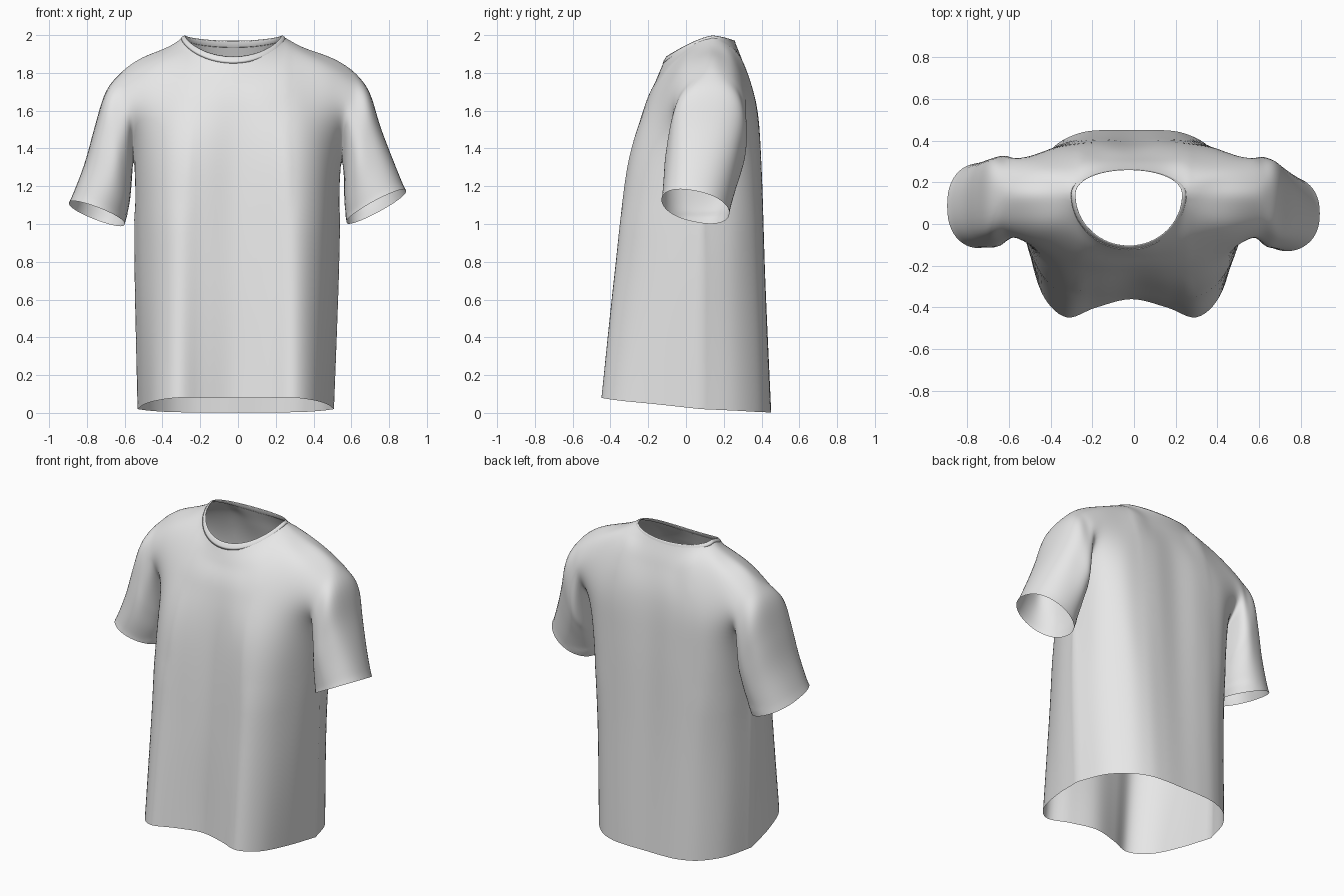
import bpy, bmesh, math
from mathutils import Vector

if "Cube" in bpy.data.objects:
    bpy.data.objects.remove(bpy.data.objects["Cube"])

SEG = 8          # samples between control rows
NU = 60          # samples across a panel
NECK_U = 0.6     # part of the top edge that is neckline

fabric = bpy.data.materials.new("light grey fabric")
fabric.diffuse_color = (0.8, 0.8, 0.8, 1)
fabric.use_nodes = True
fabric.node_tree.nodes["Principled BSDF"].inputs["Base Color"].default_value = fabric.diffuse_color


def spline(pts, t):
    """Smooth curve through pts, t from 0 to len(pts)-1."""
    p = [2 * pts[0] - pts[1]] + list(pts) + [2 * pts[-1] - pts[-2]]
    i = min(int(t), len(pts) - 2)
    f = t - i
    a, b, c, d = p[i:i + 4]
    return 0.5 * (2 * b + (c - a) * f + (2 * a - 5 * b + 4 * c - d) * f * f
                  + (3 * b - a - 3 * c + d) * f ** 3)


def neck(theta, s, front):
    """Point on the neckline; theta 0 is the middle, +-90 degrees the shoulders."""
    c = max(0, math.cos(theta))
    y = 0.14 - 0.243 * s * c if front else 0.14 + 0.118 * s * c ** 0.9
    z = 1.997 - (0.11 * c ** 1.4 if front else 0.027 * c ** 1.4)
    return Vector((-0.025 + 0.255 * s * math.sin(theta), y,
                   z - (s - 1) * (0.12 + 0.28 * c)))


def top_edge(u, front):
    if abs(u) <= NECK_U + 1e-6:
        return neck(u / NECK_U * math.pi / 2, 1.03, front)
    side = 1 if u > 0 else -1
    f = (abs(u) - NECK_U) / (1 - NECK_U)
    p = neck(side * math.pi / 2, 1.03, front).lerp(Vector((side * 0.61, 0.14, 1.825)), f)
    p.z += 0.012 * math.sin(math.pi * 2 * f - math.pi) + 0.006 * math.sin(math.pi * f)
    return p


# Control rows from hem to upper chest, centre to side (x, y, z)
FRONT = [
    [(0, -.36, .08), (.17, -.40, .08), (.31, -.447, .08), (.42, -.35, .065), (.485, -.15, .045), (.52, .08, .02)],
    [(0, -.33, .7), (.17, -.355, .7), (.31, -.38, .7), (.42, -.29, .7), (.50, -.12, .7), (.54, .08, .7)],
    [(0, -.275, 1.3), (.17, -.30, 1.3), (.31, -.305, 1.3), (.43, -.22, 1.3), (.51, -.07, 1.3), (.55, .09, 1.3)],
    [(0, -.215, 1.62), (.15, -.22, 1.62), (.28, -.205, 1.62), (.38, -.165, 1.62), (.49, -.11, 1.61), (.57, -.06, 1.57)],
    [(0, -.155, 1.77), (.13, -.145, 1.78), (.24, -.11, 1.81), (.35, -.035, 1.86), (.47, -.02, 1.825), (.60, -.015, 1.735)],
]
BACK = [
    [(0, .45, .003), (.14, .45, .003), (.25, .435, .003), (.36, .38, .005), (.46, .26, .012), (.52, .08, .02)],
    [(0, .415, .7), (.14, .42, .7), (.26, .41, .7), (.37, .365, .7), (.475, .25, .7), (.54, .08, .7)],
    [(0, .39, 1.3), (.15, .40, 1.3), (.28, .39, 1.3), (.40, .36, 1.3), (.50, .26, 1.3), (.55, .09, 1.3)],
    [(0, .365, 1.62), (.15, .375, 1.62), (.28, .37, 1.62), (.39, .355, 1.62), (.50, .33, 1.61), (.57, .31, 1.57)],
    [(0, .31, 1.83), (.13, .31, 1.83), (.24, .30, 1.86), (.35, .26, 1.885), (.47, .26, 1.835), (.60, .27, 1.745)],
]


def panel(rows, front):
    """Grid of points: list of rows from hem to top."""
    full = [[Vector((-x, y, z)) for x, y, z in r[:0:-1]] + [Vector(p) for p in r] for r in rows]
    for r in full:                      # the lower body hangs a little to the left
        for p in r:
            p.x -= 0.012 * max(0, 1 - p.z / 1.6)
    cols = []
    for i in range(NU + 1):
        t = i / NU
        ctrl = [spline(r, t * 10) for r in full] + [top_edge(2 * t - 1, front)]
        cols.append([spline(ctrl, k / SEG) for k in range(SEG * len(rows) + 1)])
    return [list(r) for r in zip(*cols)]


def skin(bm, grid, closed=False):
    vs = [[bm.verts.new(p) for p in r] for r in grid]
    for a, b in zip(vs, vs[1:]):
        n = len(a)
        for i in range(n if closed else n - 1):
            j = (i + 1) % n
            bm.faces.new((a[i], a[j], b[j], b[i]))


def finish(name, bm, relax):
    bmesh.ops.remove_doubles(bm, verts=bm.verts, dist=2e-4)
    bmesh.ops.recalc_face_normals(bm, faces=bm.faces)
    # Soften the seams of shoulders and armholes
    soft = [v for v in bm.verts if v.co.z > 1.05 and abs(v.co.x) > 0.27 and not v.is_boundary]
    for _ in range(relax):
        bmesh.ops.smooth_vert(bm, verts=soft, factor=0.5, use_axis_x=True, use_axis_y=True, use_axis_z=True)
    me = bpy.data.meshes.new(name)
    bm.to_mesh(me)
    bm.free()
    me.materials.append(fabric)
    ob = bpy.data.objects.new(name, me)
    bpy.context.collection.objects.link(ob)
    for p in me.polygons:
        p.use_smooth = True


# Front and back panels, joined along side and shoulder seams
bm = bmesh.new()
front, back = panel(FRONT, True), panel(BACK, False)
ARMPIT = 2 * SEG
for k in range(ARMPIT + 1):
    for e in (0, NU):
        front[k][e] = back[k][e] = (front[k][e] + back[k][e]) / 2
skin(bm, front)
skin(bm, back)

# Sleeves grow out of the armholes: top x, z, under x, z, front y, back y
SLEEVE = [(.695, 1.71, .56, 1.24, -.09, .325), (.755, 1.52, .56, 1.17, -.11, .30),
          (.82, 1.35, .563, 1.09, -.12, .265), (.89, 1.175, .575, 1.01, -.13, .23)]
LEFT = [(.70, 1.71, .56, 1.24, -.085, .33), (.76, 1.52, .565, 1.17, -.105, .325),
        (.815, 1.32, .575, 1.09, -.115, .31), (.895, 1.11, .60, 1.0, -.115, .29)]


def sleeve(bm, edge, side, rings):
    n = len(front) - 1 - ARMPIT
    loop = [front[ARMPIT + k][edge] for k in range(n)]
    loop += [back[len(back) - 1 - k][edge] for k in range(n)]
    cols = []
    for i, p in enumerate(loop):
        phi = i / n * math.pi
        ctrl = [p]
        for r, (tx, tz, bx, bz, y0, y1) in enumerate(rings):
            c, s = -math.cos(phi), -math.sin(phi)
            s = math.copysign(abs(s) ** (.6, .7, .8, .85)[r], s)     # boxy loose cloth
            fold = 1 + (.03, .04, .02, 0)[r] * math.sin(5 * phi + 1)
            tilt = (0, .01, .02, .035)[r] * s                         # cuff is higher at the front
            ctrl.append(Vector((side * ((tx + bx) / 2 + c * (tx - bx) / 2),
                                (y0 + y1) / 2 + s * fold * (y1 - y0) / 2,
                                (tz + bz) / 2 + c * (tz - bz) / 2 - tilt)))
        cols.append([spline(ctrl, k / SEG) for k in range(SEG * len(rings) + 1)])
    skin(bm, list(zip(*cols)), True)


sleeve(bm, NU, 1, SLEEVE)
sleeve(bm, 0, -1, LEFT)
finish("shirt", bm, 9)

# Slim ribbed band around the neckline
bm = bmesh.new()
profile = [(1.09, -.003), (1.06, .002), (1.02, .003), (1.0, .001), (1.01, -.005), (1.08, -.007)]
grid = []
for i in range(96):
    a = 2 * math.pi * i / 96
    th = math.asin(max(-1, min(1, math.sin(a))))
    grid.append([neck(th, s + 2 * o, math.cos(a) > 0) + Vector((0, 0, o)) for s, o in profile])
skin(bm, grid + grid[:1], True)
finish("neckband", bm, 0)
